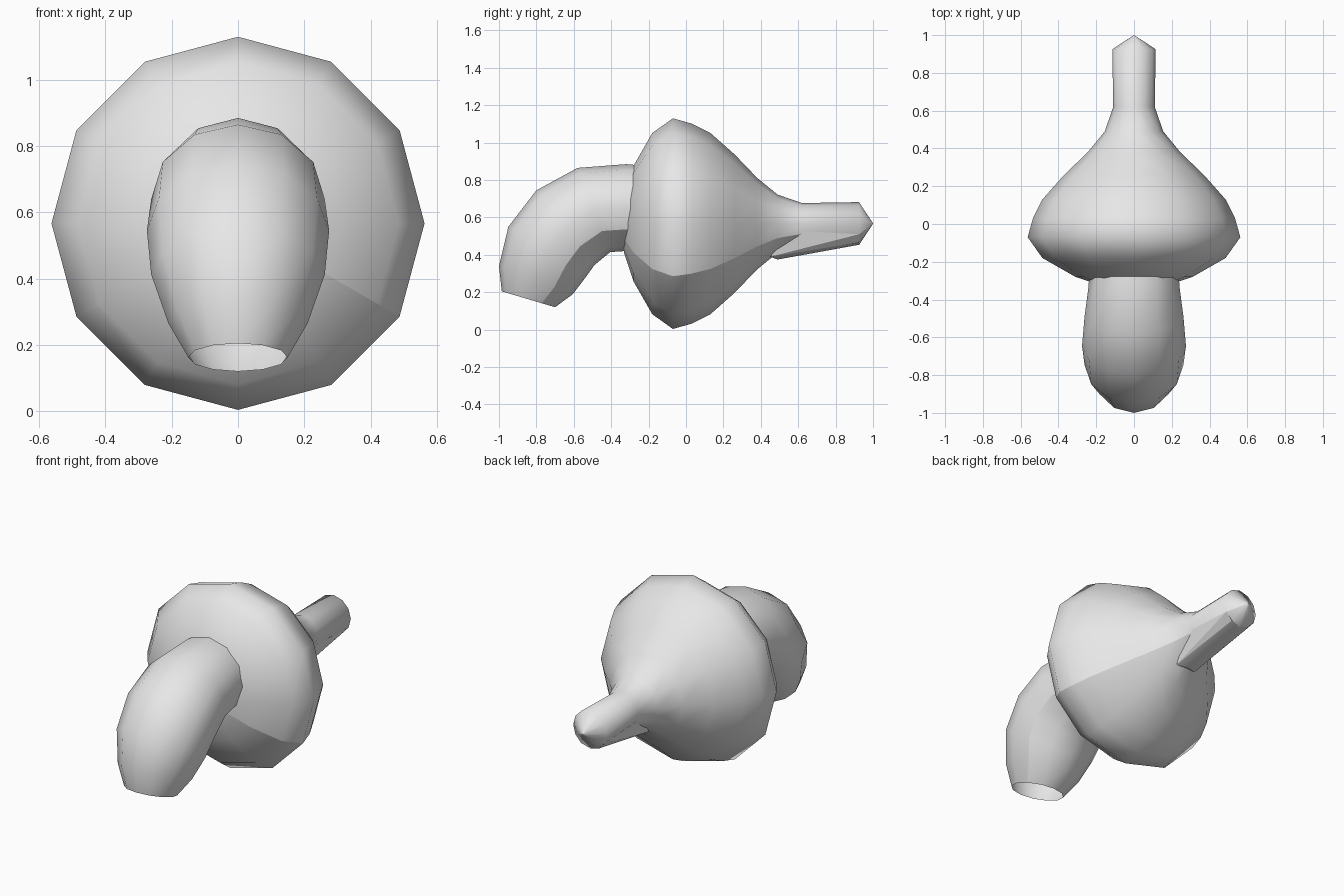
import bpy, bmesh, math

if "Cube" in bpy.data.objects:
    bpy.data.objects.remove(bpy.data.objects["Cube"])

grey = bpy.data.materials.new("plain_grey")
grey.diffuse_color = (0.8, 0.8, 0.8, 1)
grey.use_nodes = True
grey.node_tree.nodes["Principled BSDF"].inputs["Base Color"].default_value = grey.diffuse_color
N = 12


def finish(name, bm, angle):
    bmesh.ops.recalc_face_normals(bm, faces=bm.faces[:])
    me = bpy.data.meshes.new(name)
    bm.to_mesh(me)
    bm.free()
    me.materials.append(grey)
    ob = bpy.data.objects.new(name, me)
    bpy.context.collection.objects.link(ob)
    bpy.ops.object.select_all(action='DESELECT')
    ob.select_set(True)
    bpy.context.view_layer.objects.active = ob
    bpy.ops.object.shade_smooth_by_angle(angle=math.radians(angle))


def skin(name, rings, angle=70):
    """Rings are (top y, top z, bottom y, bottom z, half width); the open
    seam runs along the lower right side as a shading break."""
    bm = bmesh.new()
    loops = []
    for ty, tz, by, bz, w in rings:
        loop = []
        for i in range(N + 1):
            a = math.radians(-30) + 2 * math.pi * i / N
            s = math.sin(a)
            loop.append(bm.verts.new((w * math.cos(a),
                                      (ty + by) / 2 + (ty - by) / 2 * s,
                                      (tz + bz) / 2 + (tz - bz) / 2 * s)))
        loops.append(loop)
    for p, q in zip(loops, loops[1:]):
        for i in range(N):
            bm.faces.new((p[i], p[i + 1], q[i + 1], q[i]))
    bmesh.ops.dissolve_degenerate(bm, dist=1e-5, edges=bm.edges[:])
    finish(name, bm, angle)


# Bulb body with tapering tail, turned around the y axis
CZ = 0.567
profile = [(-0.35, 0.001), (-0.33, 0.16), (-0.28, 0.31), (-0.18, 0.485),
           (-0.07, 0.563), (0.03, 0.535), (0.13, 0.485), (0.26, 0.37),
           (0.38, 0.245), (0.49, 0.155), (0.62, 0.11), (0.925, 0.115),
           (1.0, 0.001)]
skin("body", [(y, CZ + r, y, CZ - r, r) for y, r in profile])

# Bent open spout
skin("spout", [
    (-0.15, 0.87, -0.15, 0.42, 0.235),
    (-0.32, 0.885, -0.33, 0.42, 0.24),
    (-0.58, 0.865, -0.405, 0.415, 0.262),
    (-0.80, 0.745, -0.49, 0.345, 0.275),
    (-0.95, 0.55, -0.54, 0.275, 0.262),
    (-1.0, 0.34, -0.605, 0.19, 0.21),
    (-0.985, 0.205, -0.70, 0.12, 0.15)])

# Keel under the tail
bm = bmesh.new()
for x, y, z in [(0.1, 0.56, 0.53), (0.065, 0.45, 0.39), (0, 0.49, 0.375),
                (0.1, 0.925, 0.51), (0.06, 0.925, 0.467), (0, 0.925, 0.454)]:
    for sx in ((1, -1) if x else (1,)):
        bm.verts.new((sx * x, y, z))
bmesh.ops.convex_hull(bm, input=bm.verts[:])
finish("tail_keel", bm, 25)
